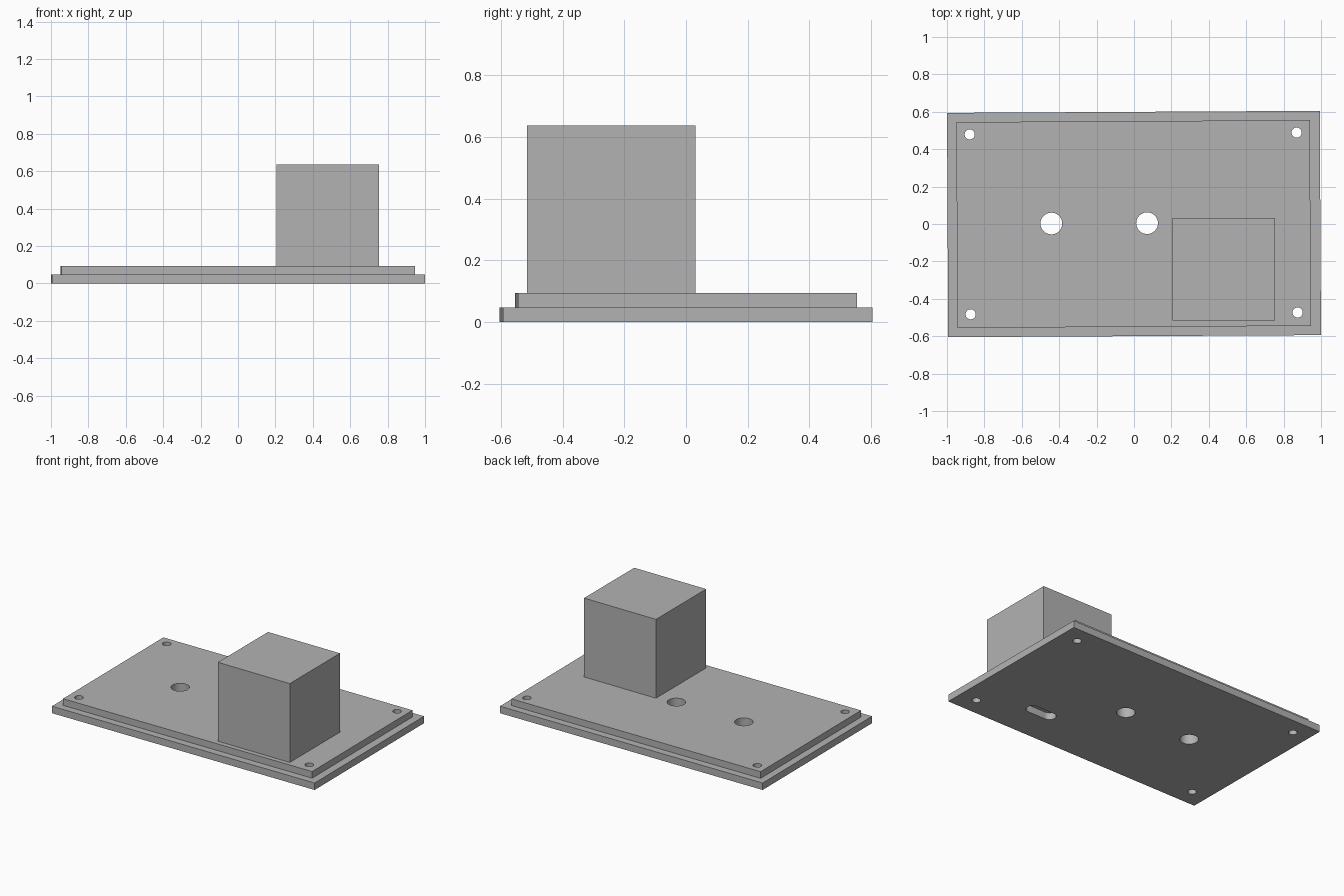
import bpy
import math
from mathutils import Matrix

if "Cube" in bpy.data.objects:
    bpy.data.objects.remove(bpy.data.objects["Cube"])

TURN = 0.0055  # the plates and their holes sit very slightly turned
grey = bpy.data.materials.new("light grey")
grey.diffuse_color = (0.45, 0.45, 0.45, 1)
grey.use_nodes = True
grey.node_tree.nodes["Principled BSDF"].inputs["Base Color"].default_value = grey.diffuse_color


def block(name, x, y, z0, z1, w, d, turn=0.0):
    bpy.ops.mesh.primitive_cube_add(size=1)
    ob = bpy.context.object
    ob.name = name
    ob.data.transform(Matrix.Translation((x, y, (z0 + z1) / 2))
                      @ Matrix.Rotation(turn, 4, 'Z')
                      @ Matrix.Diagonal((w, d, z1 - z0, 1)))
    ob.data.materials.append(grey)
    return ob


def cylinder(name, x, y, r):
    bpy.ops.mesh.primitive_cylinder_add(vertices=40, radius=r, depth=0.4)
    ob = bpy.context.object
    ob.name = name
    ob.data.transform(Matrix.Rotation(TURN, 4, 'Z') @ Matrix.Translation((x, y, 0)))
    ob.data.materials.append(grey)
    return ob


def cut(target, cutter):
    mod = target.modifiers.new(cutter.name, 'BOOLEAN')
    mod.operation = 'DIFFERENCE'
    mod.solver = 'EXACT'
    mod.object = cutter
    bpy.context.view_layer.objects.active = target
    bpy.ops.object.modifier_apply(modifier=mod.name)


# Stepped lid plates and the raised housing block
base = block("base_plate", 0, 0, 0, 0.048, 1.993, 1.199, TURN)
step = block("step_plate", -0.002, 0, 0.048, 0.094, 1.89, 1.1, TURN)
block("housing_block", 0.481, -0.242, 0.094, 0.637, 0.548, 0.546)

# Corner screw holes and two larger holes through both plates
holes = [(sx * 0.874 - 0.002, sy * 0.481 + 0.003, 0.027)
         for sx in (-1, 1) for sy in (-1, 1)]
holes += [(-0.442, 0.005, 0.058), (0.07, 0.004, 0.058)]
cutters = [cylinder("hole_cutter", *h) for h in holes]
for c in cutters:
    cut(base, c)
    cut(step, c)

# Round-ended slot in the underside, below the housing
SX, SY, R, HALF = 0.47, -0.335, 0.042, 0.068
slot = [cylinder("slot_end_cutter", SX - HALF, SY, R),
        cylinder("slot_end_cutter", SX + HALF, SY, R)]
mid = block("slot_middle_cutter", 0, 0, -0.2, 0.2, 2 * HALF, 2 * R)
mid.data.transform(Matrix.Rotation(TURN, 4, 'Z') @ Matrix.Translation((SX, SY, 0)))
slot.append(mid)
for c in slot:
    cut(base, c)

for c in cutters + slot:
    bpy.data.objects.remove(c)

# Smooth the hole walls, keep the plate edges sharp
for ob in (base, step):
    bpy.ops.object.select_all(action='DESELECT')
    ob.select_set(True)
    bpy.context.view_layer.objects.active = ob
    bpy.ops.object.shade_smooth_by_angle(angle=math.radians(30))
